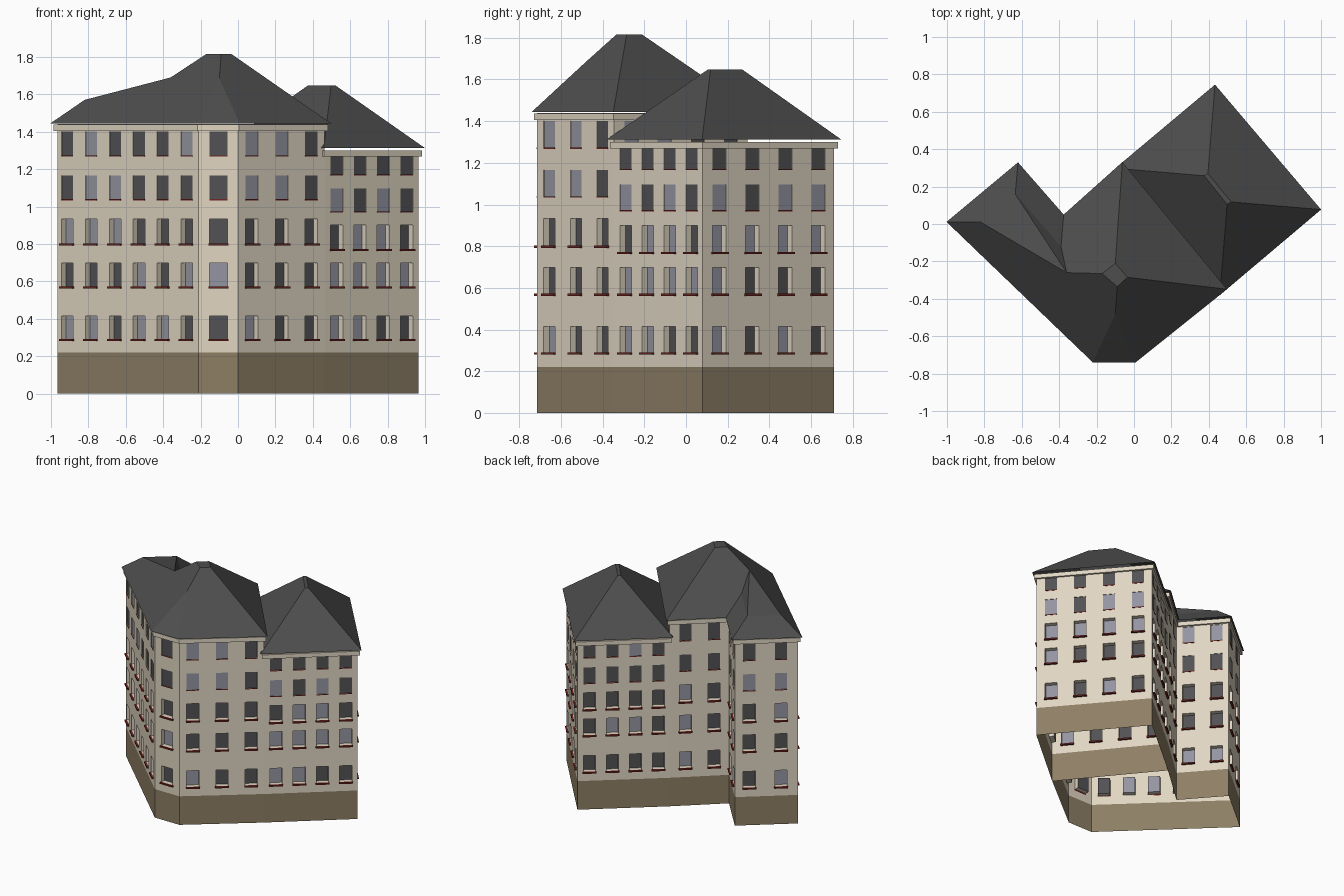
import bpy, bmesh, random
from mathutils import Vector

if "Cube" in bpy.data.objects:
    bpy.data.objects.remove(bpy.data.objects["Cube"])

random.seed(4)


def material(name, col):
    m = bpy.data.materials.new(name)
    m.diffuse_color = (*col, 1)
    m.use_nodes = True
    m.node_tree.nodes["Principled BSDF"].inputs["Base Color"].default_value = m.diffuse_color
    return m


CREAM = material("cream plaster", (0.75, 0.67, 0.54))
BROWN = material("brown plinth", (0.27, 0.21, 0.13))
SLATE = material("dark slate", (0.075, 0.075, 0.075))
DARK = material("dark glass", (0.085, 0.085, 0.09))
PALE = material("pale glass", (0.30, 0.30, 0.36))
RED = material("red sill", (0.16, 0.018, 0.014))


def make(name, bm, mats):
    me = bpy.data.meshes.new(name)
    bm.to_mesh(me)
    bm.free()
    for m in mats:
        me.materials.append(m)
    ob = bpy.data.objects.new(name, me)
    bpy.context.collection.objects.link(ob)
    return ob


def face(bm, pts, mat=0):
    f = bm.faces.new([bm.verts.new(p) for p in pts])
    f.material_index = mat


def offset(poly, d):
    """Mitred outward offset of a counter-clockwise outline."""
    out = []
    n = len(poly)
    for i in range(n):
        p = Vector(poly[i])
        e1 = (p - Vector(poly[i - 1])).normalized()
        e2 = (Vector(poly[(i + 1) % n]) - p).normalized()
        n1, n2 = Vector((e1.y, -e1.x)), Vector((e2.y, -e2.x))
        out.append(p + (n1 + n2) * d / (1 + n1.dot(n2)))
    return out


PLINTH = 0.22


def wall(name, a, b, cols, rows, top, width=0.086):
    """Wall sheet with window holes, reveals, panes and sills."""
    a, b = Vector(a), Vector(b)
    length = (b - a).length
    u = (b - a) / length
    nrm = Vector((u.y, -u.x))

    def pt(s, z, d=0.0):
        q = a + u * s + nrm * d
        return (q.x, q.y, z)

    bm, gl, si = bmesh.new(), bmesh.new(), bmesh.new()
    face(bm, [pt(0, 0), pt(length, 0), pt(length, PLINTH), pt(0, PLINTH)], 1)
    xs = [0]
    for c in cols:
        xs += [c * length - width / 2, c * length + width / 2]
    xs.append(length)
    zs = [PLINTH]
    for r in rows:
        zs += r
    zs.append(top)
    for j in range(len(zs) - 1):
        z0, z1 = zs[j], zs[j + 1]
        for i in range(len(xs) - 1):
            s0, s1 = xs[i], xs[i + 1]
            if not (i % 2 and j % 2):
                face(bm, [pt(s0, z0), pt(s1, z0), pt(s1, z1), pt(s0, z1)])
                continue
            # lower three floors are deep, upper floors almost flush
            low = j < 6
            d = -0.035 if low else -0.004
            ring = [(s0, z0), (s1, z0), (s1, z1), (s0, z1)]
            for k in range(4):
                p, q = ring[k], ring[(k + 1) % 4]
                face(bm, [pt(*p), pt(*q), pt(*q, d), pt(*p, d)])
            face(gl, [pt(*p, d) for p in ring], int(random.random() < 0.33))
            # sill
            o, h, e = (0.014, 0.010, 0.005) if low else (0.003, 0.005, 0.0)
            lo = [pt(s0 - e, z0 - h), pt(s1 + e, z0 - h),
                  pt(s1 + e, z0 - h, o), pt(s0 - e, z0 - h, o)]
            hi = [(x, y, z0 + 0.001) for x, y, _ in lo]
            face(si, hi[::-1])
            face(si, lo)
            for k in range(4):
                m = (k + 1) % 4
                face(si, [lo[m], lo[k], hi[k], hi[m]])
    make(name, bm, [CREAM, BROWN])
    make(name + "_panes", gl, [DARK, PALE])
    make(name + "_sills", si, [RED])


def cornice(name, poly, d, z0, z1):
    bm = bmesh.new()
    outer, n = offset(poly, d), len(poly)
    for i in range(n):
        k = (i + 1) % n
        p, q, r, s = outer[i], outer[k], Vector(poly[k]), Vector(poly[i])
        face(bm, [(*p, z0), (*q, z0), (*q, z1), (*p, z1)])
        face(bm, [(*p, z1), (*q, z1), (*r, z1), (*s, z1)])
        face(bm, [(*s, z0), (*r, z0), (*q, z0), (*p, z0)])
    make(name, bm, [CREAM])


def roof(name, pts, faces):
    bm = bmesh.new()
    v = {k: bm.verts.new(p) for k, p in pts.items()}
    for f in faces:
        bm.faces.new([v[c] for c in f])
    make(name, bm, [SLATE])


def span(f0, f1, n):
    return [f0 + (f1 - f0) * i / (n - 1) for i in range(n)]


# footprints
A, B, C, D = (-0.965, 0.01), (-0.21, -0.715), (0.0, -0.715), (0.462, -0.345)
E, F, G = (-0.065, 0.295), (-0.378, 0.015), (-0.623, 0.295)
H, I = (0.965, 0.08), (0.43, 0.71)
main, side = [A, B, C, D, E, F, G], [D, H, I, E]

rows_main = [(0.29, 0.415), (0.572, 0.697), (0.802, 0.932), (1.038, 1.165), (1.272, 1.40)]
rows_side = [(0.29, 0.415), (0.572, 0.697), (0.772, 0.90), (0.972, 1.095), (1.17, 1.268)]

# main block walls
wall("main_long_wall", A, B, span(0.07, 0.915, 6), rows_main, 1.44)
wall("main_corner_wall", B, C, [0.5], rows_main, 1.44, 0.096)
wall("main_right_wall", C, D, span(0.16, 0.85, 3), rows_main, 1.44)
wall("main_party_wall", D, E, span(0.13, 0.875, 4), rows_main, 1.44)
wall("main_court_wall", E, F, [0.27, 0.75], rows_main, 1.44)
wall("wing_court_wall", F, G, [0.23, 0.77], rows_main, 1.44)
wall("wing_end_wall", G, A, [0.23, 0.73], rows_main, 1.44)

# lower side block walls
wall("side_front_wall", D, H, span(0.13, 0.875, 4), rows_side, 1.30)
wall("side_right_wall", H, I, span(0.127, 0.88, 4), rows_side, 1.30)
wall("side_back_wall", I, E, span(0.13, 0.88, 4), rows_side, 1.30)

cornice("main_cornice", main, 0.014, 1.405, 1.438)
cornice("side_cornice", side, 0.014, 1.268, 1.30)

# main hipped roof with wing
pts = {k: (*p, 1.445) for k, p in zip("ABCDEFG", offset(main, 0.025))}
pts.update(P=(-0.82, 0.01, 1.57), Q=(-0.635, 0.16, 1.57), R=(-0.39, -0.12, 1.57),
           S=(-0.36, -0.26, 1.69), U=(-0.10, -0.48, 1.685),
           W=(-0.17, -0.265, 1.815), X=(-0.10, -0.21, 1.815),
           Y=(-0.035, -0.285, 1.815), Z=(-0.09, -0.335, 1.815))
roof("main_roof", pts, ["ABUZWSP", "BCU", "CDYZU", "DEXY", "EFRSWX", "FGQR",
                        "GAPQ", "PSQ", "QSR", "WZYX"])

# side hipped roof
pts = {k: (*p, 1.312) for k, p in zip("DHIE", offset(side, 0.025))}
pts.update(J=(0.375, 0.258, 1.648), K=(0.395, 0.27, 1.648),
           L=(0.52, 0.118, 1.648), M=(0.498, 0.105, 1.648))
roof("side_roof", pts, ["DHLM", "HIKL", "IEJK", "EDMJ", "JMLK"])
